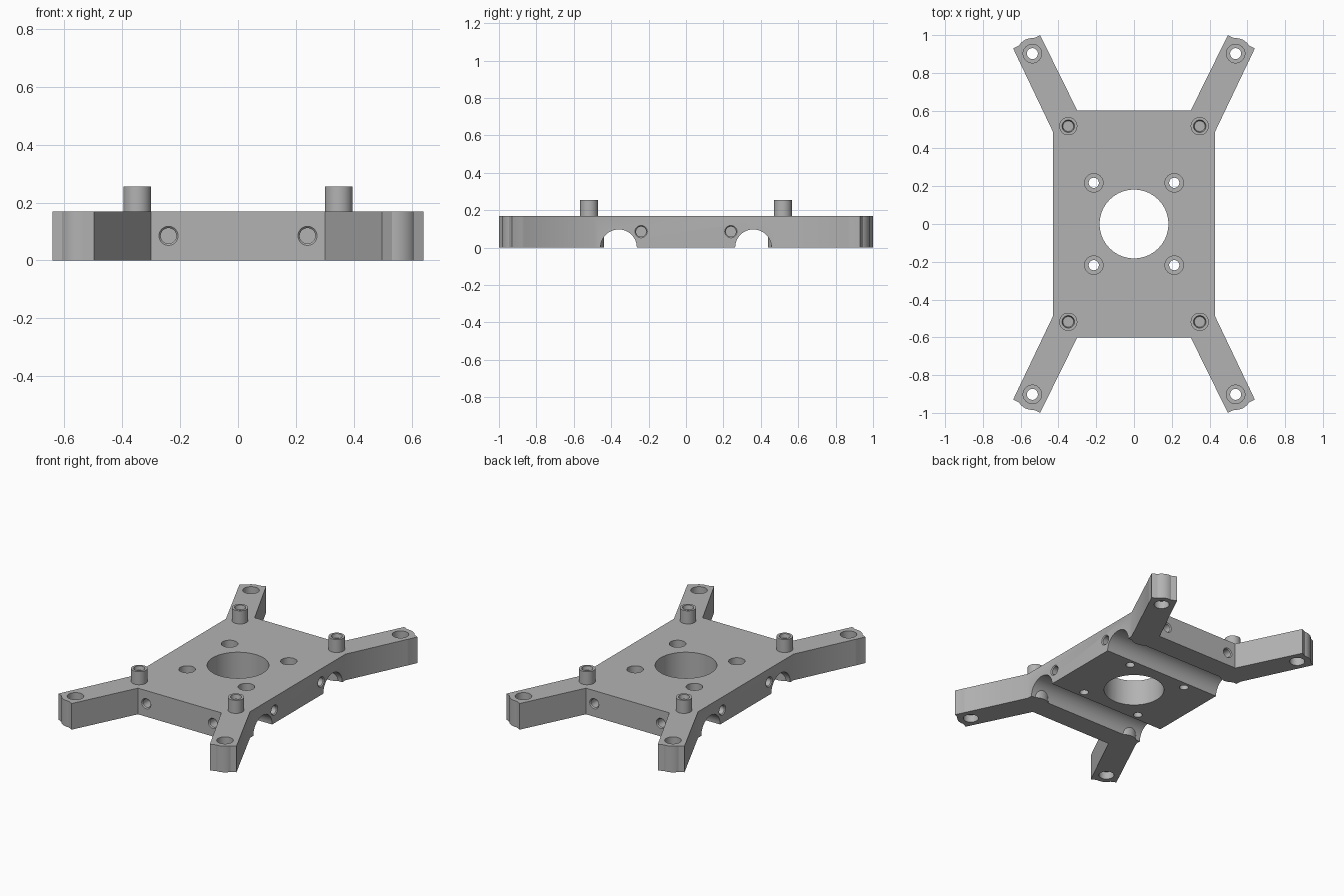
import bpy, bmesh
from math import cos, sin, tau, pi, radians
from mathutils import Matrix, Vector

default = bpy.data.objects.get("Cube")
if default:
    bpy.data.objects.remove(default, do_unlink=True)

THICK = 0.17
SIGNS = [(sx, sy) for sx in (1, -1) for sy in (1, -1)]

grey = bpy.data.materials.new("plain grey")
grey.use_nodes = True
grey.diffuse_color = (0.45, 0.45, 0.45, 1)
grey.node_tree.nodes["Principled BSDF"].inputs["Base Color"].default_value = grey.diffuse_color


def make_object(name, bm):
    bmesh.ops.recalc_face_normals(bm, faces=bm.faces)
    mesh = bpy.data.meshes.new(name)
    bm.to_mesh(mesh)
    bm.free()
    mesh.materials.append(grey)
    obj = bpy.data.objects.new(name, mesh)
    bpy.context.collection.objects.link(obj)
    return obj


def lathe(name, profile, place, sides=40):
    """Closed solid turned round its own z axis from (radius, height) pairs."""
    bm = bmesh.new()
    rings = [[bm.verts.new((r * cos(tau * i / sides), r * sin(tau * i / sides), z))
              for i in range(sides)] for r, z in profile]
    for a, b in zip(rings, rings[1:]):
        for i in range(sides):
            j = (i + 1) % sides
            bm.faces.new((a[i], a[j], b[j], b[i]))
    bm.faces.new(rings[0])
    bm.faces.new(rings[-1])
    bmesh.ops.transform(bm, matrix=place, verts=bm.verts)
    return make_object(name, bm)


def combine(target, tool, operation):
    """Apply a boolean and discard the helper."""
    tool.hide_render = True
    mod = target.modifiers.new("boolean", 'BOOLEAN')
    mod.operation, mod.solver, mod.object = operation, 'EXACT', tool
    bpy.context.view_layer.update()
    graph = bpy.context.evaluated_depsgraph_get()
    result = bpy.data.meshes.new_from_object(target.evaluated_get(graph))
    target.modifiers.clear()
    target.data = result
    bpy.data.objects.remove(tool, do_unlink=True)


def at(x, y, z=0):
    return Matrix.Translation((x, y, z))


def aimed(x, y, z, direction):
    turn = Vector(direction).to_track_quat('Z', 'Y').to_matrix().to_4x4()
    return at(x, y, z) @ turn


# Plate with four splayed arms
quarter = [(0.43, 0.49), (0.64, 0.93), (0.497, 1.0), (0.30, 0.60)]
outline = (quarter + [(-x, y) for x, y in reversed(quarter)]
           + [(-x, -y) for x, y in quarter]
           + [(x, -y) for x, y in reversed(quarter)])
bm = bmesh.new()
base = bm.faces.new([bm.verts.new((x, y, 0)) for x, y in outline])
top = bmesh.ops.extrude_face_region(bm, geom=[base])["geom"]
bmesh.ops.translate(bm, vec=(0, 0, THICK),
                    verts=[v for v in top if isinstance(v, bmesh.types.BMVert)])
plate = make_object("mounting_plate", bm)

# Half-round channels across the underside
for sy in (1, -1):
    channel = lathe("channel_cutter", [(0.097, -0.6), (0.097, 0.6)],
                    aimed(0, 0.36 * sy, 0, (1, 0, 0)), 64)
    combine(plate, channel, 'DIFFERENCE')

# Round bosses at the corners and arm tips
for sx, sy in SIGNS:
    for x, y in ((0.348, 0.518), (0.54, 0.904)):
        boss = lathe("boss", [(0.08, 0), (0.08, THICK)], at(x * sx, y * sy))
        combine(plate, boss, 'UNION')

# Central opening
combine(plate, lathe("centre_cutter", [(0.182, -0.1), (0.182, 0.3)], at(0, 0), 80), 'DIFFERENCE')

# Stepped bolt holes and blind holes in the edges
inner_hole = [(0.027, -0.1), (0.027, 0.08), (0.049, 0.08), (0.049, 0.3)]
arm_hole = [(0.046, -0.1), (0.046, 0.05), (0.029, 0.05),
            (0.029, 0.1), (0.049, 0.1), (0.049, 0.3)]
edge_hole = [(0.027, -0.11), (0.027, -0.006), (0.033, 0), (0.033, 0.03)]
for sx, sy in SIGNS:
    for profile, place in (
            (inner_hole, at(0.213 * sx, 0.218 * sy)),
            (arm_hole, at(0.538 * sx, 0.902 * sy)),
            (edge_hole, aimed(0.24 * sx, 0.6 * sy, 0.085, (0, sy, 0))),
            (edge_hole, aimed(0.43 * sx, 0.24 * sy, 0.085, (sx, 0, 0)))):
        combine(plate, lathe("hole_cutter", profile, place), 'DIFFERENCE')

# Standoff posts with a shallow socket
post_profile = [(0.048, 0.16), (0.048, 0.255), (0.033, 0.255), (0.028, 0.23)]
parts = [plate]
for sx, sy in SIGNS:
    name = ("back" if sy > 0 else "front") + ("_left" if sx > 0 else "_right") + "_post"
    parts.append(lathe(name, post_profile, at(0.348 * sx, 0.518 * sy)))

# Smooth the round walls, keep the edges crisp
bpy.ops.object.select_all(action='DESELECT')
for part in parts:
    part.select_set(True)
bpy.context.view_layer.objects.active = plate
bpy.ops.object.shade_smooth_by_angle(angle=radians(30))
